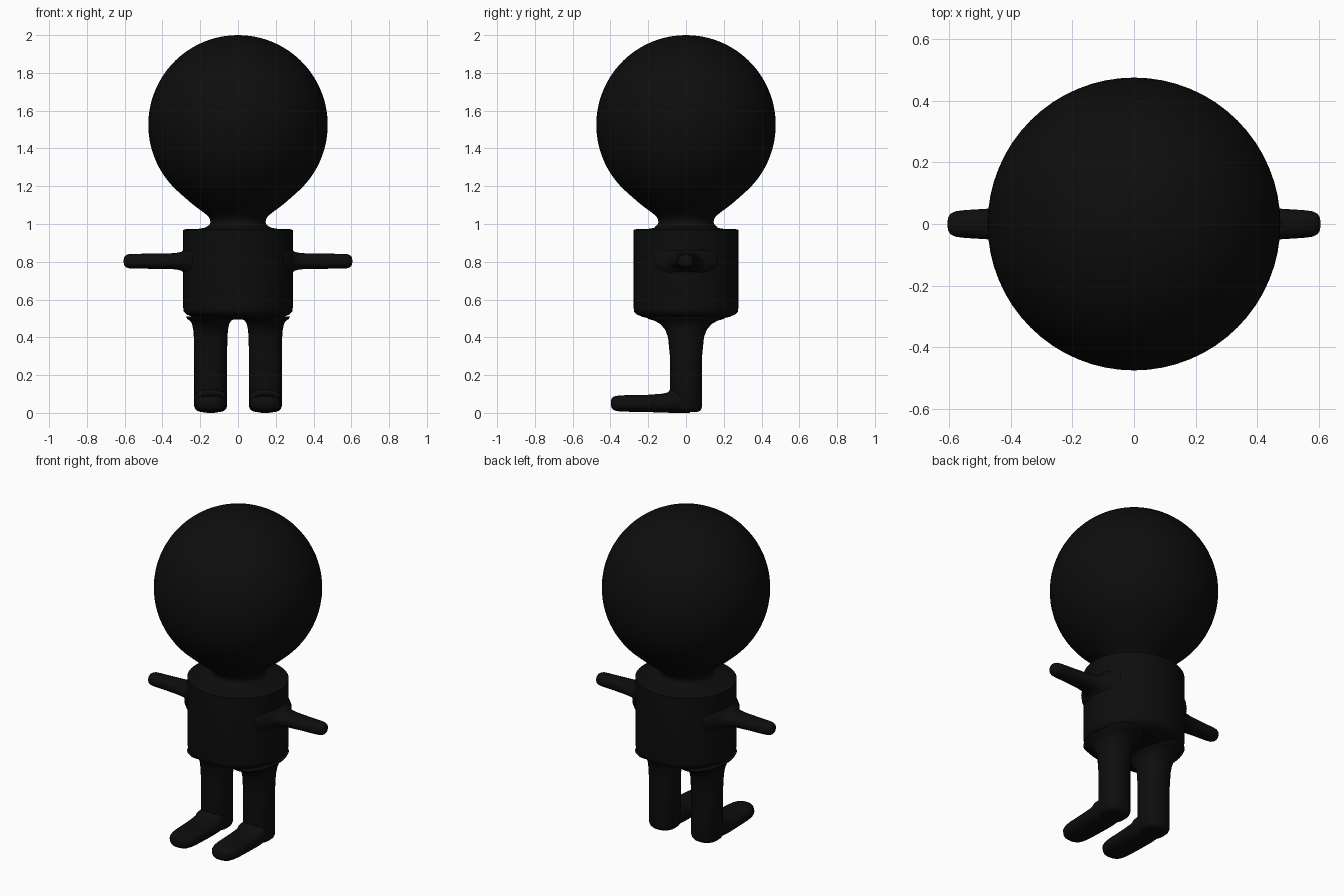
import bpy, math
from mathutils import Vector

if "Cube" in bpy.data.objects:
    bpy.data.objects.remove(bpy.data.objects["Cube"])

black = bpy.data.materials.new("soft black")
black.use_nodes = True
black.diffuse_color = (0.004, 0.004, 0.004, 1)
black.node_tree.nodes["Principled BSDF"].inputs["Base Color"].default_value = black.diffuse_color


def loft(name, rows, place, power=2, sides=64, mirror=False):
    """Join oval rings; each row is (along, centre_u, centre_v, radius_u, radius_v)."""
    verts, faces = [], []
    for along, cu, cv, ru, rv in rows:
        for i in range(sides):
            a = math.tau * i / sides
            c, s = math.cos(a), math.sin(a)
            u = cu + ru * math.copysign(abs(c) ** (2 / power), c)
            v = cv + rv * math.copysign(abs(s) ** (2 / power), s)
            verts.append(Vector(place(along, u, v)))
    for r in range(len(rows) - 1):
        for i in range(sides):
            j = (i + 1) % sides
            faces.append((r * sides + i, r * sides + j, (r + 1) * sides + j, (r + 1) * sides + i))
    faces.append(tuple(reversed(range(sides))))
    faces.append(tuple(range(len(verts) - sides, len(verts))))
    mesh = bpy.data.meshes.new(name)
    mesh.from_pydata(verts, [], faces)
    mesh.materials.append(black)
    obj = bpy.data.objects.new(name, mesh)
    bpy.context.collection.objects.link(obj)
    bpy.ops.object.select_all(action="DESELECT")
    obj.select_set(True)
    bpy.context.view_layer.objects.active = obj
    bpy.ops.object.mode_set(mode="EDIT")
    bpy.ops.mesh.select_all(action="SELECT")
    bpy.ops.mesh.normals_make_consistent(inside=False)
    bpy.ops.object.mode_set(mode="OBJECT")
    bpy.ops.object.shade_smooth_by_angle(angle=math.radians(45))
    if mirror:
        obj.modifiers.new("mirror", "MIRROR")
    return obj


def upright(t, u, v):
    return (u, v, t)


def sideways(t, u, v):
    return (t, u, v)


def forward(t, u, v):
    return (u, -t, v)


# Head: ball running down into the neck
R, MID = 0.475, 1.525
neck = [(0.985, 0.165), (0.995, 0.152), (1.01, 0.146), (1.025, 0.148), (1.04, 0.157),
        (1.06, 0.18), (1.085, 0.215), (1.115, 0.253)]
ball = []
for i in range(33):
    a = math.radians(-50 + 139.5 * i / 32)
    ball.append((MID + R * math.sin(a), R * math.cos(a)))
loft("head_and_neck", [(z, 0, 0, r, r) for z, r in neck + ball], upright)

# Torso: straight drum with a rounded lower edge and a collar rising to the neck
drum = [(0.495, 0.14), (0.5, 0.2), (0.508, 0.238), (0.52, 0.268), (0.535, 0.284),
        (0.555, 0.287), (0.968, 0.287), (0.972, 0.28), (0.975, 0.2), (0.98, 0.175), (0.99, 0.157)]
loft("torso", [(z, 0, 0, r * 1.01, r * 0.965) for z, r in drum], upright)

# Arms: flared at the shoulder, rounded at the tip
arm = [(0.24, 0.17, 0.09), (0.275, 0.135, 0.075), (0.285, 0.11, 0.062), (0.3, 0.09, 0.05),
       (0.33, 0.073, 0.043), (0.38, 0.06, 0.041), (0.47, 0.05, 0.04), (0.55, 0.045, 0.039),
       (0.58, 0.041, 0.037), (0.595, 0.033, 0.031), (0.602, 0.023, 0.022), (0.605, 0.008, 0.008)]
loft("arms", [(x, 0, 0.803, ru, rv) for x, ru, rv in arm], sideways, 2.2, 40, True)

# Legs: flared into the hips, rounded at the heel
leg = [(0.006, 0.055, 0.06), (0.01, 0.07, 0.073), (0.02, 0.081, 0.081), (0.035, 0.087, 0.085),
       (0.3, 0.087, 0.085), (0.4, 0.089, 0.095), (0.44, 0.092, 0.11), (0.47, 0.098, 0.135),
       (0.487, 0.108, 0.165), (0.498, 0.125, 0.2), (0.51, 0.13, 0.21)]
loft("legs", [(z, 0.145, 0, ru, rv) for z, ru, rv in leg], upright, 2.3, 48, True)

# Feet: long flat toes pointing forward, with a small instep
foot = [(-0.02, 0.055, 0.082, 0.055), (0.06, 0.064, 0.086, 0.064), (0.085, 0.062, 0.087, 0.062),
        (0.095, 0.055, 0.087, 0.054), (0.12, 0.052, 0.087, 0.05), (0.2, 0.05, 0.086, 0.046),
        (0.3, 0.05, 0.083, 0.044), (0.34, 0.05, 0.077, 0.043), (0.37, 0.05, 0.066, 0.04),
        (0.387, 0.051, 0.05, 0.033), (0.395, 0.052, 0.033, 0.022), (0.398, 0.052, 0.012, 0.008)]
feet = loft("feet", [(y, 0.145, z, ru, rv) for y, z, ru, rv in foot], forward, 2.6, 40, True)
for v in feet.data.vertices:
    v.co.z = max(v.co.z, 0)
